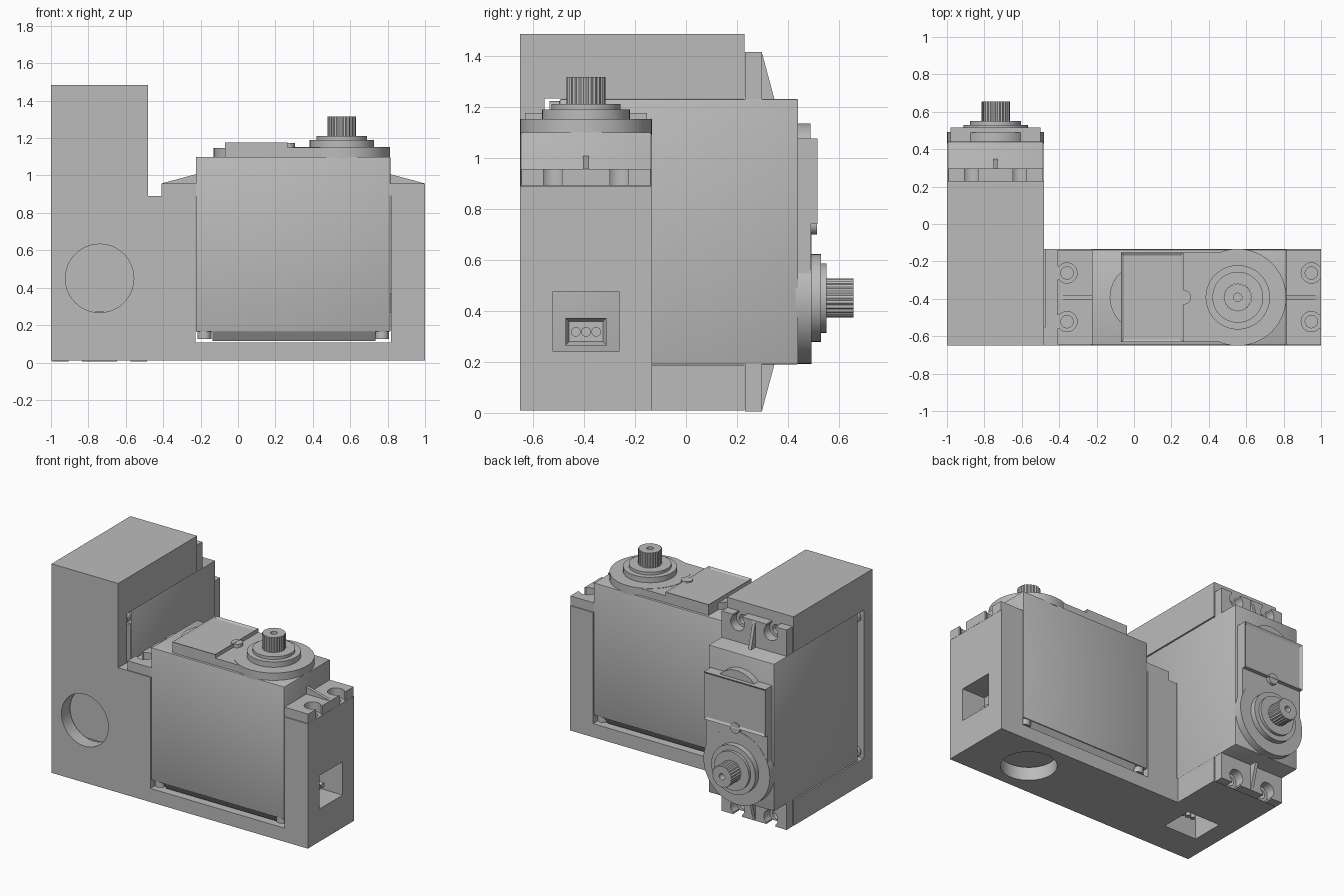
import bpy, bmesh, math
from mathutils import Matrix, Vector

cube = bpy.data.objects.get("Cube")
if cube:
    bpy.data.objects.remove(cube)

grey = bpy.data.materials.new("plain grey")
grey.use_nodes = True
COLOUR = (0.5, 0.5, 0.5, 1)
grey.diffuse_color = COLOUR
grey.node_tree.nodes["Principled BSDF"].inputs["Base Color"].default_value = COLOUR

# Servo space: u along the case, w across it, h towards the output shaft
UPRIGHT = Matrix.Translation((0, -0.392, 0))
SIDEWAYS = Matrix(((0, -1, 0, -0.74), (0, 0, 1, -0.66), (-1, 0, 0, 1.005), (0, 0, 0, 1)))
SHAFT_U = 0.555
HALF_W = 0.256
ENDS = (-0.225, 0.815)
HOLES = [(u, w) for u in (-0.358, 0.948) for w in (-0.13, 0.13)]


def finish(name, bm, place=Matrix(), smooth=False):
    bmesh.ops.recalc_face_normals(bm, faces=bm.faces)
    mesh = bpy.data.meshes.new(name)
    bm.to_mesh(mesh)
    bm.free()
    mesh.materials.append(grey)
    mesh.transform(place)
    ob = bpy.data.objects.new(name, mesh)
    bpy.context.collection.objects.link(ob)
    if smooth:
        bpy.ops.object.select_all(action='DESELECT')
        ob.select_set(True)
        bpy.context.view_layer.objects.active = ob
        bpy.ops.object.shade_smooth_by_angle(angle=math.radians(30))
    return ob


def add_box(bm, u, w, h):
    lo, hi = Vector((u[0], w[0], h[0])), Vector((u[1], w[1], h[1]))
    m = Matrix.Translation((lo + hi) / 2) @ Matrix.Diagonal((*(hi - lo), 1))
    return bmesh.ops.create_cube(bm, size=1, matrix=m)["verts"]


def add_disc(bm, u, w, r, h, sides=48):
    m = Matrix.Translation((u, w, (h[0] + h[1]) / 2))
    return bmesh.ops.create_cone(bm, cap_ends=True, segments=sides, radius1=r, radius2=r,
                                 depth=h[1] - h[0], matrix=m)["verts"]


def box(name, u, w, h, place=Matrix(), bevel=0):
    bm = bmesh.new()
    add_box(bm, u, w, h)
    if bevel:
        bmesh.ops.bevel(bm, geom=bm.edges[:], offset=bevel, segments=2,
                        affect='EDGES', profile=0.5)
    return finish(name, bm, place, bevel > 0)


def disc(name, u, w, r, h, place=Matrix()):
    bm = bmesh.new()
    add_disc(bm, u, w, r, h)
    return finish(name, bm, place, True)


def prism(name, outline, depth, place=Matrix()):
    """Extrude a closed outline of points by a vector."""
    bm = bmesh.new()
    face = bm.faces.new([bm.verts.new(p) for p in outline])
    out = bmesh.ops.extrude_face_region(bm, geom=[face])["geom"]
    bmesh.ops.translate(bm, vec=depth, verts=[g for g in out if isinstance(g, bmesh.types.BMVert)])
    return finish(name, bm, place)


def cut(target, cutters):
    """Subtract the cutters, bake the result and drop the cutters."""
    for c in cutters:
        c.hide_render = True
        mod = target.modifiers.new("cut", 'BOOLEAN')
        mod.operation, mod.solver, mod.object = 'DIFFERENCE', 'EXACT', c
    bpy.context.view_layer.update()
    baked = bpy.data.meshes.new_from_object(
        target.evaluated_get(bpy.context.evaluated_depsgraph_get()))
    target.modifiers.clear()
    target.data = baked
    for c in cutters:
        bpy.data.objects.remove(c)


def build_servo(tag, place):
    n = lambda part: tag + "_" + part
    # Case
    box(n("case"), ENDS, (-HALF_W, HALF_W), (0.165, 1.10), place, 0.006)

    # Bottom cover, tapering across its width, and corner screws
    bm = bmesh.new()
    for v in add_box(bm, (-0.135, 0.735), (-0.25, 0.25), (0.115, 0.166)):
        if v.co.z < 0.14:
            v.co.y *= 0.86
    finish(n("bottom_cover"), bm, place)
    bm = bmesh.new()
    for u in (-0.18, 0.77):
        for w in (-0.215, 0.215):
            add_disc(bm, u, w, 0.037, (0.125, 0.17), 24)
    finish(n("corner_screws"), bm, place, True)

    # Mounting ears with open screw holes and a stiffening rib
    for end, side, tip in (("inner", -0.22, -0.41), ("outer", 0.81, 1.0)):
        u = sorted((side, tip))
        ear = box(n(end + "_ear"), u, (-0.253, 0.253), (0.891, 0.957), place)
        cutters = []
        for hu, hw in HOLES:
            if u[0] < hu < u[1]:
                cutters.append(disc("hole_cutter", hu, hw, 0.054, (0.8, 1.0), place))
                out = sorted((hu, tip + (tip - side) * 0.2))
                cutters.append(box("slot_cutter", out, (hw - 0.036, hw + 0.036), (0.8, 1.0), place))
        cut(ear, cutters)
        prism(n(end + "_rib"), [(side, -0.011, 0.9), (side, -0.011, 1.008),
                                (tip, -0.011, 0.957), (tip, -0.011, 0.9)], (0, 0.022, 0), place)

    # Gear cover: round boss, bridge and small round end
    disc(n("shaft_boss"), SHAFT_U, 0, 0.259, (1.09, 1.152), place)
    box(n("gear_bridge"), (-0.07, SHAFT_U), (-0.24, 0.24), (1.09, 1.15), place)
    disc(n("gear_end"), 0.05, 0, 0.18, (1.09, 1.148), place)

    # Raised label panel with a sunken field, and its locating pin
    bm = bmesh.new()
    add_box(bm, (-0.07, 0.265), (-0.24, 0.24), (1.145, 1.176))
    top = max(bm.faces, key=lambda f: f.calc_center_median().z)
    bmesh.ops.inset_region(bm, faces=[top], thickness=0.022)
    bmesh.ops.translate(bm, vec=(0, 0, -0.01), verts=top.verts)
    finish(n("label_panel"), bm, place)
    disc(n("locating_pin"), 0.267, 0, 0.038, (1.14, 1.174), place)

    # Bearing steps
    disc(n("bearing_step"), SHAFT_U, 0, 0.172, (1.14, 1.19), place)
    disc(n("bearing_ring"), SHAFT_U, 0, 0.136, (1.18, 1.21), place)

    # Splined output shaft with a screw hole
    bm = bmesh.new()
    for i, v in enumerate(add_disc(bm, 0, 0, 0.076, (1.2, 1.316), 48)):
        if round(math.atan2(v.co.y, v.co.x) / math.tau * 48) % 2:
            v.co.xy *= 0.94
    bmesh.ops.translate(bm, vec=(SHAFT_U, 0, 0), verts=bm.verts)
    shaft = finish(n("output_shaft"), bm, place)
    cut(shaft, [disc("screw_cutter", SHAFT_U, 0, 0.022, (1.25, 1.4), place)])

    # Cable socket: framed recess with three pins
    bm = bmesh.new()
    add_box(bm, (0.8, 0.85), (-0.08, 0.08), (0.265, 0.372))
    face = max(bm.faces, key=lambda f: f.calc_center_median().x)
    bmesh.ops.inset_region(bm, faces=[face], thickness=0.02)
    bmesh.ops.translate(bm, vec=(-0.03, 0, 0), verts=face.verts)
    finish(n("cable_socket"), bm, place)
    bm = bmesh.new()
    turn = Matrix.Rotation(math.pi / 2, 4, 'Y')
    for w in (-0.04, 0, 0.04):
        bmesh.ops.create_cone(bm, cap_ends=True, segments=16, radius1=0.019, radius2=0.019,
                              depth=0.1, matrix=Matrix.Translation((0.86, w, 0.318)) @ turn)
    finish(n("cable_pins"), bm, place, True)


# Bracket: L-shaped plan with a tall column and a low arm
plan = [(-1, -0.65), (1, -0.65), (1, -0.134), (-0.48, -0.134), (-0.48, 0.23), (-1, 0.23)]
bracket = prism("bracket", [(x, y, 0.01) for x, y in plan], (0, 0, 1.475))
cutters = [box("arm_cutter", (-0.48, 1.1), (-0.8, 0.0), (0.89, 1.6))]
for place in (UPRIGHT, SIDEWAYS):
    # Pocket, round access hole, cable opening and screw pilots
    cutters.append(box("pocket_cutter", (-0.228, 0.818), (-0.265, 0.265), (0.106, 1.2), place))
    cutters.append(disc("access_cutter", SHAFT_U, 0, 0.183, (-0.1, 0.2), place))
    cutters.append(box("cable_cutter", (0.75, 1.1), (-0.13, 0.13), (0.24, 0.475), place))
    for u, w in HOLES:
        cutters.append(disc("pilot_cutter", u, w, 0.033, (0.65, 1.0), place))
cut(bracket, cutters)

build_servo("upright_servo", UPRIGHT)
build_servo("side_servo", SIDEWAYS)
